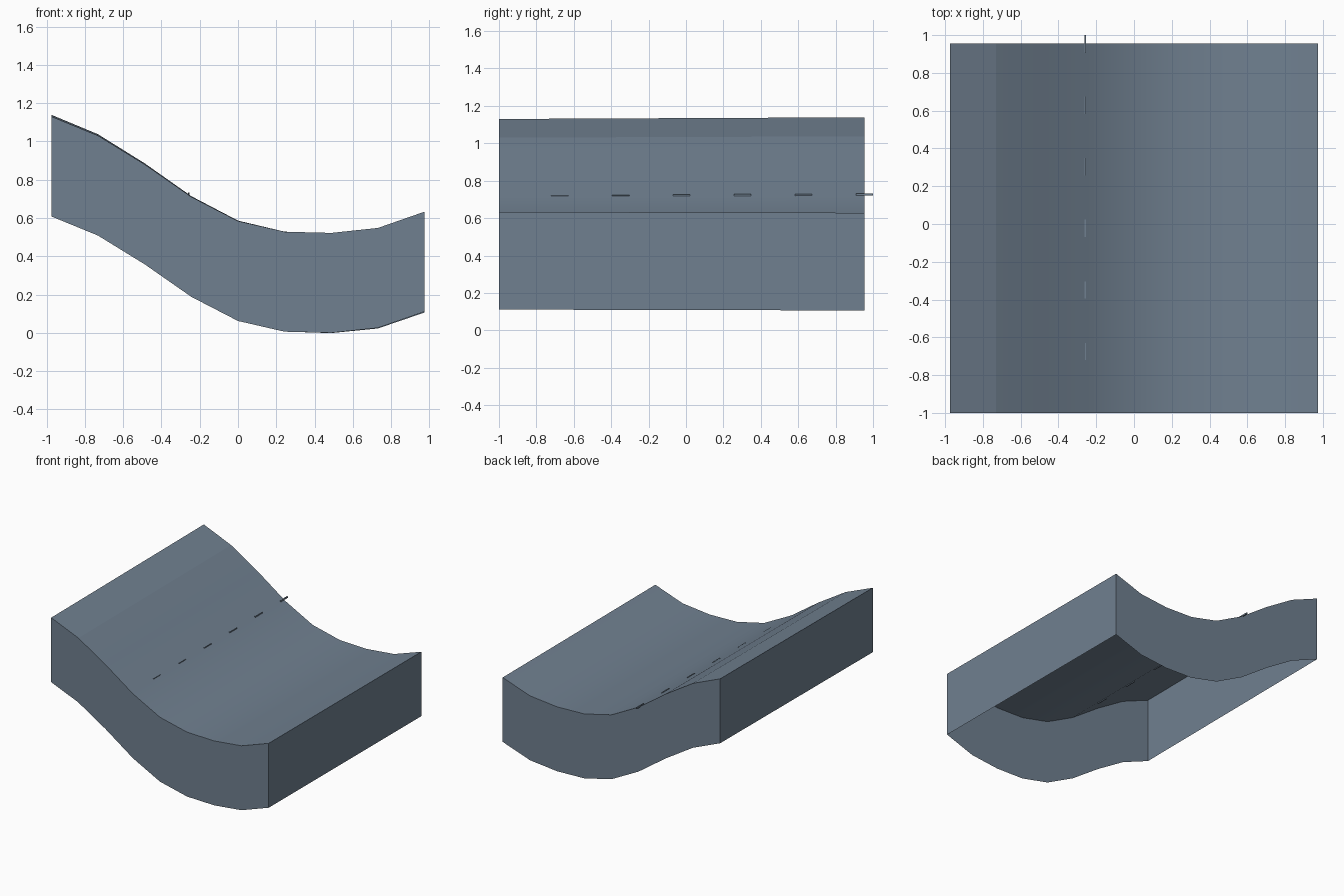
import bpy, bmesh

old = bpy.data.objects.get("Cube")
if old:
    bpy.data.objects.remove(old, do_unlink=True)

# One slate colour throughout
slate = bpy.data.materials.new("slate_grey")
slate.use_nodes = True
colour = (0.162, 0.216, 0.279, 1)
slate.diffuse_color = colour
slate.node_tree.nodes["Principled BSDF"].inputs["Base Color"].default_value = colour

HALF, FRONT, BACK, DEPTH = 0.975, -1.0, 0.955, 0.522
PROFILE = [1.13, 1.03, 0.88, 0.71, 0.584, 0.528, 0.522, 0.548, 0.633]


def add_object(name, bm):
    mesh = bpy.data.meshes.new(name)
    bm.to_mesh(mesh)
    bm.free()
    mesh.materials.append(slate)
    obj = bpy.data.objects.new(name, mesh)
    bpy.context.collection.objects.link(obj)
    return obj


# Curved top sheet, very slightly twisted towards the back
bm = bmesh.new()
rows = []
for i, z in enumerate(PROFILE):
    x = -HALF + 2 * HALF * i / (len(PROFILE) - 1)
    twist = 0.007 * (0.3 - x)
    rows.append((bm.verts.new((x, FRONT, z)), bm.verts.new((x, BACK, z + twist))))
for (a, b), (c, d) in zip(rows, rows[1:]):
    bm.faces.new((a, c, d, b))

# Skirt walls, leaving the underside open
rim = [e for e in bm.edges if e.is_boundary]
skirt = bmesh.ops.extrude_edge_only(bm, edges=rim)["geom"]
lower = [v for v in skirt if isinstance(v, bmesh.types.BMVert)]
bmesh.ops.translate(bm, verts=lower, vec=(0, 0, -DEPTH))
bmesh.ops.recalc_face_normals(bm, faces=bm.faces)
bm.normal_update()
top_faces = [f for f in bm.faces if abs(f.normal.z) > 0.5]
if top_faces[0].normal.z < 0:
    bmesh.ops.reverse_faces(bm, faces=bm.faces)

# Smooth curve, with creases round the rim and at the upper lip
for f in bm.faces:
    f.smooth = True
for e in rim:
    e.smooth = False
for e in bm.edges:
    if len(e.link_faces) == 2 and e.calc_face_angle() > 0.6:
        e.smooth = False
crease = bm.edges.get(rows[1])
if crease:
    crease.smooth = False
add_object("curved_slab", bm)

# Row of thin dashes set into the slope
for i in range(6):
    bm = bmesh.new()
    bmesh.ops.create_cube(bm, size=1)
    bmesh.ops.scale(bm, verts=bm.verts, vec=(0.008, 0.092, 0.012))
    bmesh.ops.translate(bm, verts=bm.verts,
                        vec=(-0.257, -0.675 + 0.3258 * i, 0.716 + 0.002 * i))
    add_object(f"slope_dash_{i + 1}", bm)
